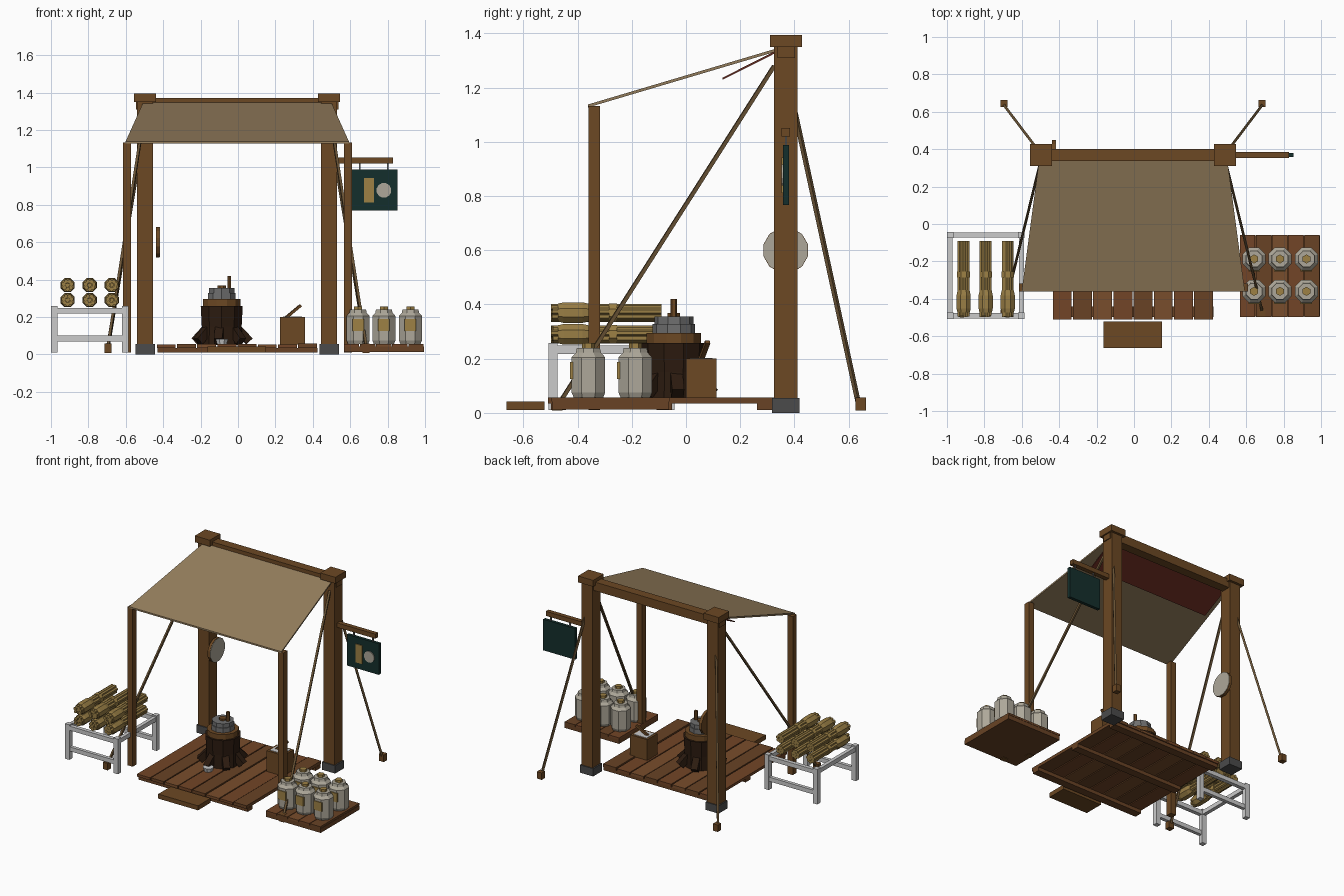
import bpy, math, random
from mathutils import Vector, Matrix

if "Cube" in bpy.data.objects:
    bpy.data.objects.remove(bpy.data.objects["Cube"])
random.seed(3)

def mat(name, r, g, b):
    m = bpy.data.materials.new(name)
    m.diffuse_color = (r, g, b, 1)
    m.use_nodes = True
    m.node_tree.nodes["Principled BSDF"].inputs["Base Color"].default_value = m.diffuse_color
    return m

WOOD = mat("wood", .15, .065, .017)
PLANKS = [mat("plank_a", .17, .06, .02), mat("plank_b", .14, .055, .018), mat("plank_c", .19, .075, .025)]
DARK = mat("dark_stump", .025, .011, .005)
CLOTH = mat("canvas", .30, .21, .11)
RED = mat("red_cloth", .14, .025, .015)
ROPE = mat("rope", .14, .085, .035)
STRAW = mat("straw", .32, .21, .06)
SIGN = mat("sign_board", .007, .028, .025)
GOLD = mat("label", .34, .22, .06)
CLAY = mat("pale_clay", .42, .39, .32)
STONE = mat("dark_stone", .07, .07, .07)
IRON = mat("iron", .16, .16, .16)
METAL = mat("pale_metal", .55, .55, .57)

def mesh(name, verts, faces, m, matrix=None):
    me = bpy.data.meshes.new(name)
    me.from_pydata(verts, [], faces)
    ob = bpy.data.objects.new(name, me)
    bpy.context.collection.objects.link(ob)
    me.materials.append(m)
    if matrix:
        me.transform(matrix)
    return ob

CUBE = [(0, 2, 3, 1), (4, 5, 7, 6), (0, 1, 5, 4), (2, 6, 7, 3), (0, 4, 6, 2), (1, 3, 7, 5)]

def box(name, x0, x1, y0, y1, z0, z1, m, matrix=None):
    v = [(x, y, z) for z in (z0, z1) for y in (y0, y1) for x in (x0, x1)]
    return mesh(name, v, CUBE, m, matrix)

def lathe(name, profile, n, m, loc=(0, 0, 0), axis=(0, 0, 1)):
    """Flat faceted turned part: profile of (radius, height) along an axis."""
    v, f = [], []
    for r, h in profile:
        v += [(r * math.cos((i + .5) * math.tau / n), r * math.sin((i + .5) * math.tau / n), h) for i in range(n)]
    for k in range(len(profile) - 1):
        for i in range(n):
            j = (i + 1) % n
            f.append((k * n + i, k * n + j, k * n + n + j, k * n + n + i))
    f += [tuple(reversed(range(n))), tuple(range(len(v) - n, len(v)))]
    rot = Vector((0, 0, 1)).rotation_difference(Vector(axis)).to_matrix().to_4x4()
    return mesh(name, v, f, m, Matrix.Translation(loc) @ rot)

def bar(name, a, b, w, m, d=None):
    """Square bar between two points."""
    a, b = Vector(a), Vector(b)
    d = d or w
    rot = (b - a).to_track_quat('Z', 'Y').to_matrix().to_4x4()
    return box(name, -w / 2, w / 2, -d / 2, d / 2, 0, (b - a).length, m, Matrix.Translation(a) @ rot)

# frame: posts, bases, caps, front poles, guy ropes and pegs
for side, s in (("left", -1), ("right", 1)):
    cx = s * .492 - .005
    box(side + "_post", cx - .043, cx + .043, .325, .411, .03, 1.36, WOOD)
    box(side + "_post_base", cx - .052, cx + .052, .318, .418, 0, .055, STONE)
    box(side + "_post_cap", cx - .059, cx + .059, .31, .428, 1.35, 1.395, WOOD)
    px = s * .591 - .003
    box(side + "_front_pole", px - .021, px + .021, -.36, -.317, .01, 1.132, WOOD)
    for end, y, top in (("front", -.475, (cx + s * .005, .325, 1.28)), ("back", .645, (cx + s * .02, .40, 1.12))):
        gx = s * .69 - .005
        bar(f"{side}_{end}_rope", top, (gx, y + (.01 if y < 0 else -.01), .04), .014, ROPE)
        box(f"{side}_{end}_peg", gx - .019, gx + .019, y - .019, y + .019, .008, .057, WOOD)
box("top_beam", -.546, .536, .338, .402, 1.31, 1.372, WOOD)

# sloping canvas and the red cloth under it
def sheet(name, back, front, t, m):
    v = [(x - .004, y, z + dz) for dz in (-t, 0) for (w, y, z) in (front, back) for x in (-w, w)]
    return mesh(name, v, CUBE, m)
sheet("canvas_roof", (.503, .342, 1.347), (.597, -.362, 1.138), .011, CLOTH)
sheet("red_under_cloth", (.475, .335, 1.338), (.475, .135, 1.237), .008, RED)

# plank floor with joists and step
for i in range(8):
    x = -.434 + i * .108
    dz = random.uniform(-.003, .003)
    box(f"floor_plank_{i}", x, x + .101, -.51, .325, .035, .055 + dz, PLANKS[i % 3])
for i, y in enumerate((-.47, -.08, .29)):
    box(f"floor_joist_{i}", -.43, .425, y - .028, y + .028, .01, .035, PLANKS[1])
box("front_step", -.162, .15, -.662, -.522, .01, .042, WOOD)

# hanging sign
box("sign_arm", .525, .83, .353, .384, 1.02, 1.052, WOOD)
box("sign_board", .603, .853, .358, .38, .768, .988, SIGN)
box("sign_panel", .673, .727, .352, .359, .812, .942, GOLD)
lathe("sign_disc", [(.04, 0), (.04, .007)], 12, CLAY, (.78, .359, .877), (0, -1, 0))
for i, x in enumerate((.65, .80)):
    box(f"sign_hanger_{i}", x - .004, x + .004, .365, .373, .985, 1.025, IRON)

# round shield-like plate on the left post
lathe("wall_plate_rim", [(.085, 0), (.085, .018)], 12, WOOD, (-.438, .368, .6), (1, 0, 0))
lathe("wall_plate_face", [(.083, 0), (.083, .004)], 12, CLAY, (-.421, .368, .6), (1, 0, 0))

# stump with roots, millstone and handle
sx, sy = -.087, -.045
lathe("stump", [(.115, .05), (.112, .15), (.118, .258)], 10, DARK, (sx, sy, 0))
lathe("stump_top", [(.104, .255), (.104, .295)], 12, WOOD, (sx, sy, 0))
for i in range(7):
    a = i * math.tau / 7 + .1
    d = Vector((math.cos(a), math.sin(a), 0))
    c = Vector((sx, sy, 0))
    bar(f"root_{i}", c + d * .085 + Vector((0, 0, .135)), c + d * .148 + Vector((0, 0, .07)), .045, DARK)
lathe("lower_stone", [(.078, .295), (.078, .328)], 10, IRON, (sx, sy, 0))
lathe("upper_stone", [(.072, .328), (.072, .356)], 10, IRON, (sx, sy, 0))
lathe("stone_hub", [(.025, .356), (.025, .368)], 8, WOOD, (sx, sy, 0))
lathe("mill_handle", [(.012, .34), (.012, .42)], 6, WOOD, (sx + .04, sy, 0))
lathe("small_bowl", [(.028, .055), (.036, .083)], 8, METAL, (-.086, -.21, 0))

# tool box
box("box_body", .225, .358, 0, .113, .053, .2, WOOD)
box("box_lining", .24, .343, .015, .098, .19, .203, METAL)
bar("box_scoop", (.255, .055, .195), (.335, .08, .262), .018, WOOD, .014)

# metal rack
X0, X1, Y0, Y1, w = -1.0, -.585, -.508, -.042, .034
for i, x in enumerate((X0, X1 - w)):
    for j, y in enumerate((Y0, Y1 - w)):
        box(f"rack_leg_{i}{j}", x, x + w, y, y + w, .01, .258, METAL)
    box(f"rack_side_rail_{i}", x + .004, x + w - .004, Y0, Y1, .218, .248, METAL)
for j, y in enumerate((Y0, Y1 - w)):
    box(f"rack_top_rail_{j}", X0, X1, y + .003, y + w - .003, .218, .248, METAL)
    box(f"rack_low_rail_{j}", X0, X1, y + .005, y + w - .005, .07, .1, METAL)

# straw bundles: sticks with two ties
for i, x in enumerate((-.911, -.793, -.675)):
    for j, z in enumerate((.29, .37)):
        c = Vector((x, 0, z))
        for k in range(8):
            a = k * math.tau / 8 + .2
            r = .022 if k < 7 else 0
            a = k * math.tau / 7 + .2
            d = Vector((math.cos(a), 0, math.sin(a)))
            y1 = -.485 - random.uniform(0, .014)
            lathe(f"bundle_{i}{j}_stick_{k}", [(.012, 0), (.012, -.09 - y1)], 6, STRAW, c + d * r + Vector((0, y1, 0)), (0, 1, 0))
        lathe(f"bundle_{i}{j}_head", [(.036, 0), (.041, .02), (.041, .09), (.034, .12)], 8, STRAW, (x, -.472, z), (0, 1, 0))
        lathe(f"bundle_{i}{j}_tie", [(.037, 0), (.037, .03)], 8, GOLD, (x, -.285, z), (0, 1, 0))

# pallet of jars
box("pallet_base", .568, .995, -.495, -.062, .012, .042, PLANKS[1])
for i in range(5):
    x = .566 + i * .0862
    box(f"pallet_slat_{i}", x, x + .082, -.497, -.06, .042, .056, PLANKS[i % 3])
for i, x in enumerate((.642, .78, .922)):
    for j, y in enumerate((-.36, -.187)):
        lathe(f"jar_{i}{j}", [(.058, .055), (.067, .075), (.067, .205), (.05, .222), (.046, .24)], 8, CLAY, (x, y, 0))
        lathe(f"jar_lid_{i}{j}", [(.024, .238), (.024, .257)], 6, GOLD, (x, y, 0))
        box(f"jar_label_{i}{j}", x - .031, x + .031, y - .068, y - .055, .125, .188, GOLD)
